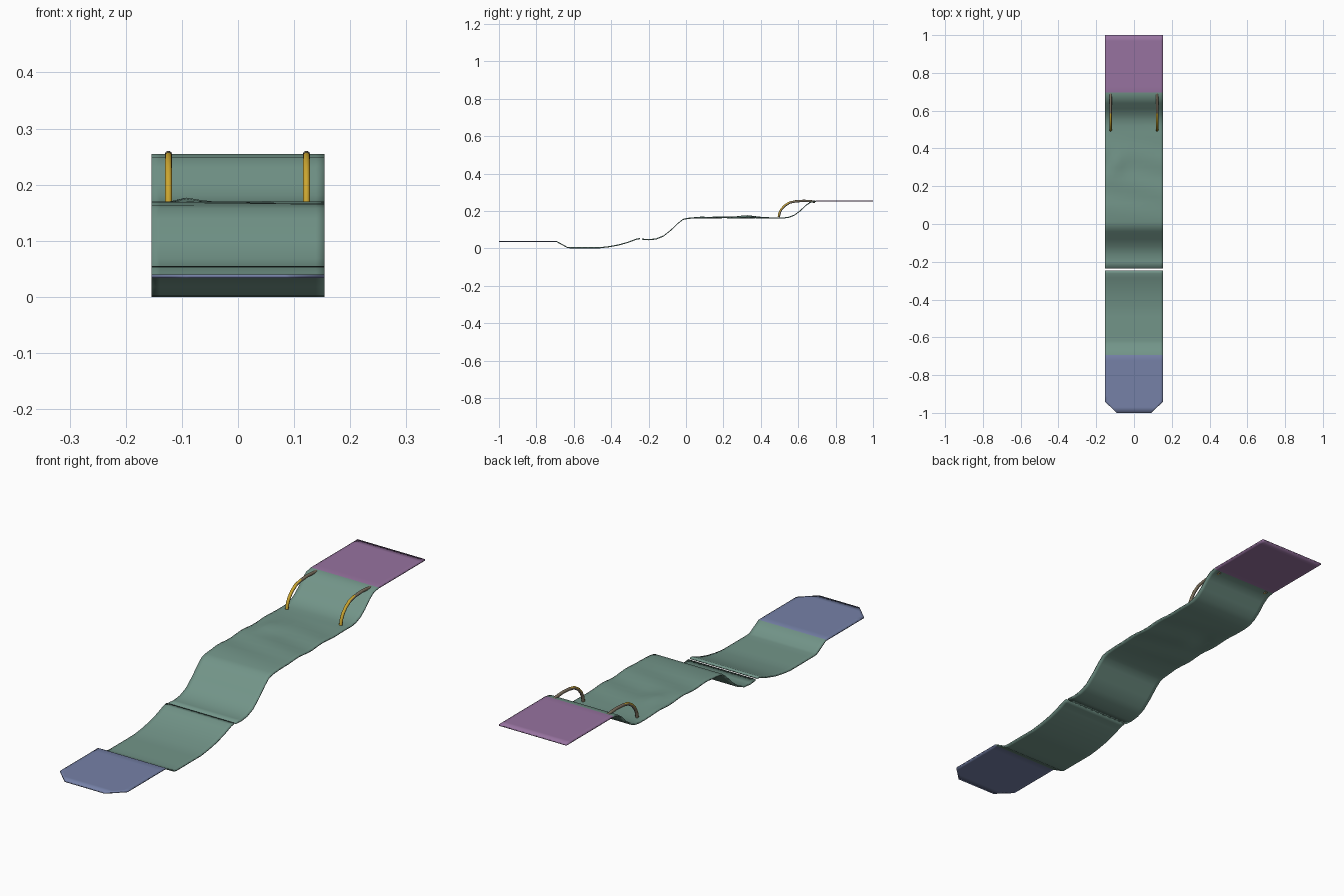
import bpy, bmesh, math
from mathutils import Vector

if "Cube" in bpy.data.objects:
    bpy.data.objects.remove(bpy.data.objects["Cube"])

def mat(name, c):
    m = bpy.data.materials.new(name)
    m.diffuse_color = (*c, 1)
    m.use_nodes = True
    m.node_tree.nodes["Principled BSDF"].inputs["Base Color"].default_value = m.diffuse_color
    return m

GREEN = mat("turf_green", (0.17, 0.30, 0.25))
BLUE = mat("start_blue", (0.18, 0.22, 0.39))
PURPLE = mat("finish_purple", (0.31, 0.17, 0.35))
YELLOW = mat("rail_yellow", (0.60, 0.38, 0.03))
BROWN = mat("rail_brown", (0.21, 0.17, 0.12))

HALF, THICK = 0.154, 0.006
COLS = [-1, -0.9, -0.75, -0.6, -0.42, -0.2, 0, 0.2, 0.42, 0.6, 0.75, 0.9, 1]

def bumps(x, y):
    # gentle ground waves on the middle plateau, plus one mound
    if not 0 < y < 0.52:
        return 0
    wave = 0.003 * math.sin(math.pi * y / 0.52) * math.sin(y * 38 + x * 9)
    mound = 0.013 * math.exp(-((x + 0.09) / 0.035) ** 2 - ((y - 0.32) / 0.045) ** 2)
    return wave + mound

def half_width(y):
    # clipped corners at the front end
    return HALF - 0.062 * max(0, (-0.94 - y) / 0.06)

def strip(name, profile, end_mat, is_end):
    rows = []
    for (y0, z0), (y1, z1) in zip(profile, profile[1:]):
        n = max(1, round((y1 - y0) / 0.03))
        rows += [(y0 + (y1 - y0) * i / n, z0 + (z1 - z0) * i / n) for i in range(n)]
    rows.append(profile[-1])
    bm = bmesh.new()
    layers = []
    for drop in (0, THICK):
        layers.append([[bm.verts.new((c * half_width(y), y, z - drop + bumps(c * HALF, y)))
                        for c in COLS] for y, z in rows])
    top, low = layers
    nr, nc = len(rows), len(COLS)
    for i in range(nr - 1):
        for j in range(nc - 1):
            bm.faces.new((top[i][j], top[i][j+1], top[i+1][j+1], top[i+1][j]))
            bm.faces.new((low[i][j], low[i+1][j], low[i+1][j+1], low[i][j+1]))
        for j in (0, nc - 1):
            bm.faces.new((top[i][j], top[i+1][j], low[i+1][j], low[i][j]))
    for i in (0, nr - 1):
        for j in range(nc - 1):
            bm.faces.new((top[i][j], top[i][j+1], low[i][j+1], low[i][j]))
    bmesh.ops.recalc_face_normals(bm, faces=bm.faces)
    for f in bm.faces:
        f.smooth = True
        f.material_index = int(is_end(f.calc_center_median().y))
    me = bpy.data.meshes.new(name)
    bm.to_mesh(me)
    bm.free()
    me.materials.append(GREEN)
    me.materials.append(end_mat)
    bpy.context.collection.objects.link(bpy.data.objects.new(name, me))

# lower track with the start pad
strip("lower_track", [(-1, 0.04), (-0.94, 0.04), (-0.693, 0.04), (-0.635, 0.008),
                      (-0.62, 0.006), (-0.46, 0.006), (-0.41, 0.012), (-0.36, 0.021),
                      (-0.31, 0.035), (-0.262, 0.053), (-0.245, 0.055)],
      BLUE, lambda y: y < -0.693)

# upper track with the finish pad
strip("upper_track", [(-0.235, 0.052), (-0.2, 0.049), (-0.16, 0.053), (-0.12, 0.069),
                      (-0.08, 0.101), (-0.04, 0.139), (-0.015, 0.158), (0.01, 0.163),
                      (0.08, 0.168), (0.3, 0.167), (0.52, 0.165), (0.55, 0.169),
                      (0.58, 0.181), (0.61, 0.203), (0.64, 0.232), (0.665, 0.249),
                      (0.695, 0.255), (1, 0.255)],
      PURPLE, lambda y: y > 0.695)

# curved hand rails on both sides
PATH = [(0.496, 0.167), (0.5, 0.188), (0.51, 0.208), (0.528, 0.228), (0.553, 0.244),
        (0.585, 0.251), (0.63, 0.254), (0.665, 0.252), (0.69, 0.248)]

def rail(name, x, r=0.0065, sides=10):
    bm = bmesh.new()
    rings = []
    pts = [Vector((x, y, z)) for y, z in PATH]
    for i, p in enumerate(pts):
        t = (pts[min(i + 1, len(pts) - 1)] - pts[max(i - 1, 0)]).normalized()
        side = Vector((1, 0, 0))
        up = side.cross(t)
        rings.append([bm.verts.new(p + r * (side * math.cos(a) + up * math.sin(a)))
                      for a in (2 * math.pi * k / sides for k in range(sides))])
    for a, b in zip(rings, rings[1:]):
        for k in range(sides):
            bm.faces.new((a[k], a[(k+1) % sides], b[(k+1) % sides], b[k]))
    bm.faces.new(rings[0])
    bm.faces.new(rings[-1])
    bmesh.ops.recalc_face_normals(bm, faces=bm.faces)
    for f in bm.faces:
        f.smooth = len(f.verts) == 4
        # front-facing side is yellow, the rest brown
        f.material_index = 0 if f.normal.y < -0.15 else 1
    me = bpy.data.meshes.new(name)
    bm.to_mesh(me)
    bm.free()
    me.materials.append(YELLOW)
    me.materials.append(BROWN)
    bpy.context.collection.objects.link(bpy.data.objects.new(name, me))

for label, x in (("left", -0.124), ("right", 0.122)):
    rail(label + "_rail", x)
